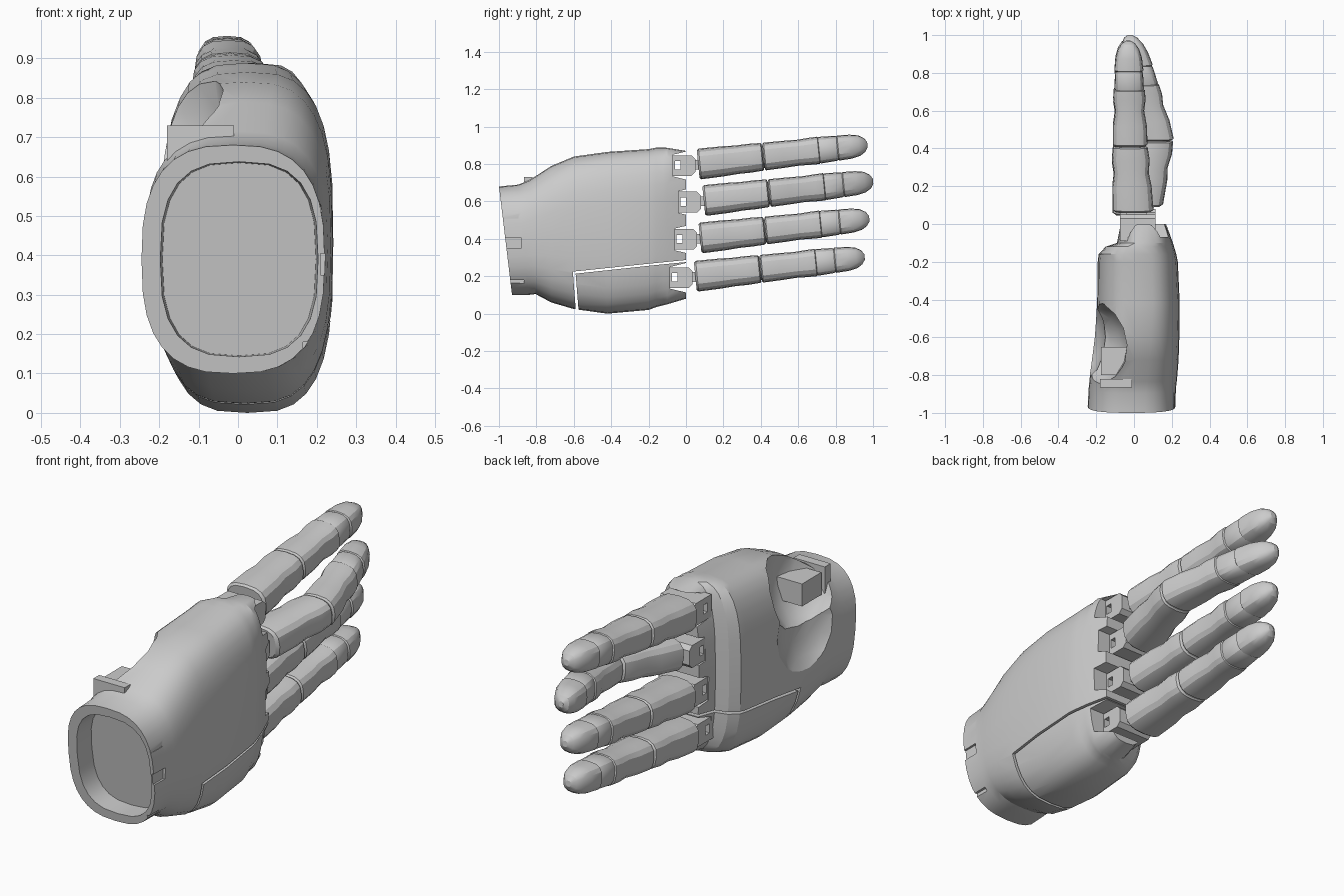
import bpy, bmesh, math
from mathutils import Matrix

if "Cube" in bpy.data.objects:
    bpy.data.objects.remove(bpy.data.objects["Cube"])


def shade(ob, angle=25):
    bpy.ops.object.select_all(action='DESELECT')
    ob.select_set(True)
    bpy.context.view_layer.objects.active = ob
    bpy.ops.object.shade_smooth_by_angle(angle=math.radians(angle))


def finish(name, bm, angle=25):
    bmesh.ops.recalc_face_normals(bm, faces=bm.faces)
    me = bpy.data.meshes.new(name)
    bm.to_mesh(me)
    bm.free()
    ob = bpy.data.objects.new(name, me)
    bpy.context.collection.objects.link(ob)
    shade(ob, angle)
    return ob


def loft(name, rings, segs=16):
    """Skin superellipse rings (cx, cy, cz, rx, rz, tilt, power) along y."""
    bm = bmesh.new()
    loops = []
    for cx, cy, cz, rx, rz, tilt, n in rings:
        loop = []
        for i in range(segs):
            a = 2 * math.pi * i / segs
            c, s = math.cos(a), math.sin(a)
            x = rx * math.copysign(abs(c) ** (2 / n), c)
            z = rz * math.copysign(abs(s) ** (2 / n), s)
            loop.append(bm.verts.new((cx + x, cy - tilt * z, cz + z)))
        loops.append(loop)
    for a, b in zip(loops, loops[1:]):
        for i in range(segs):
            j = (i + 1) % segs
            bm.faces.new((a[i], a[j], b[j], b[i]))
    bm.faces.new(loops[0])
    bm.faces.new(loops[-1])
    return finish(name, bm)


def prism(name, pts, x0, x1):
    """Extrude a (y, z) outline from x0 to x1."""
    bm = bmesh.new()
    f = bm.faces.new([bm.verts.new((x0, y, z)) for y, z in pts])
    ext = bmesh.ops.extrude_face_region(bm, geom=[f])['geom']
    bmesh.ops.translate(bm, vec=(x1 - x0, 0, 0),
                        verts=[v for v in ext if isinstance(v, bmesh.types.BMVert)])
    return finish(name, bm)


def box(name, x, y, z):
    return prism(name, [(y[0], z[0]), (y[1], z[0]), (y[1], z[1]), (y[0], z[1])], *x)


def ellipsoid(name, loc, radii):
    bm = bmesh.new()
    bmesh.ops.create_uvsphere(bm, u_segments=16, v_segments=10, radius=1,
                              matrix=Matrix.Translation(loc) @ Matrix.Diagonal((*radii, 1)))
    return finish(name, bm)


def boolean(ob, cutter, op='DIFFERENCE'):
    m = ob.modifiers.new('cut', 'BOOLEAN')
    m.operation, m.object, m.solver = op, cutter, 'EXACT'
    bpy.ops.object.select_all(action='DESELECT')
    ob.select_set(True)
    bpy.context.view_layer.objects.active = ob
    bpy.ops.object.modifier_apply(modifier=m.name)
    bpy.data.objects.remove(cutter)
    shade(ob)


# Hand shell sections: y, z low, z high, x palm, x back, tilt, power
SHELL = [(-0.965, 0.10, 0.68, -0.245, 0.22, 0.12, 2.7), (-0.87, 0.10, 0.69, -0.24, 0.222, 0.09, 2.7),
         (-0.82, 0.105, 0.715, -0.235, 0.228, 0.05, 2.8), (-0.72, 0.06, 0.79, -0.225, 0.236, 0, 2.9),
         (-0.6, 0.025, 0.84, -0.21, 0.24, 0, 3), (-0.42, 0, 0.865, -0.195, 0.242, 0, 3.1),
         (-0.2, 0.02, 0.88, -0.192, 0.232, 0, 3.1), (-0.16, 0.035, 0.888, -0.187, 0.224, 0, 3.1),
         (-0.12, 0.045, 0.888, -0.15, 0.212, 0, 3.1), (-0.10, 0.05, 0.887, -0.09, 0.206, 0, 3.1),
         (0.0, 0.08, 0.87, -0.07, 0.17, 0, 3.1)]
RINGS = [((a + b) / 2, y, (lo + hi) / 2, (b - a) / 2, (hi - lo) / 2, t, n)
         for y, lo, hi, a, b, t, n in SHELL]
palm = loft('palm', RINGS, 32)
outer_palm = loft('outer_palm_section', RINGS, 32)

# Split line of the outer palm section
boolean(palm, prism('cutter', [(-0.605, 0.225), (-0.2, 0.267), (0.1, 0.297),
                               (0.1, -0.1), (-0.58, -0.1)], -0.4, 0.4))
boolean(outer_palm, prism('cutter', [(-0.59, 0.214), (-0.2, 0.256), (0.1, 0.286),
                                     (0.1, -0.1), (-0.565, -0.1)], -0.4, 0.4), 'INTERSECT')

# Wrist opening and shallow rim slots
boolean(palm, loft('cutter', [(0.003, -1.06, 0.39, 0.205, 0.25, 0.12, 2.8),
                              (0.003, -0.86, 0.39, 0.195, 0.245, 0.12, 2.8)], 24))
for y0, z0, z1 in ((-0.985, 0.51, 0.57), (-0.97, 0.35, 0.405), (-0.955, 0.14, 0.18)):
    boolean(palm, box('cutter', (0.21 if z0 > 0.3 else 0.165, 0.3),
                      (y0, y0 + 0.09), (z0, z1)))

# Hollow where the thumb would sit, fading down across the palm
boolean(palm, ellipsoid('cutter', (-0.25, -0.64, 0.76), (0.22, 0.24, 0.29)))
boolean(palm, ellipsoid('cutter', (-0.30, -0.60, 0.52), (0.15, 0.24, 0.27)))
box('thumb_mount', (-0.175, 0.0), (-0.80, -0.65), (0.60, 0.71))
box('thumb_socket', (-0.18, -0.01), (-0.865, -0.82), (0.60, 0.73))

# Fingers: name, forward shift, base height, x curve at each joint
STRAIGHT = [(0.0, 0.0), (0.07, -0.005), (0.41, -0.02), (0.71, -0.025), (1.0, -0.03)]
BENT = [(0.0, 0.03), (0.07, 0.045), (0.43, 0.12), (0.75, 0.04), (1.0, -0.03)]
FINGERS = [('index', 0.0, 0.80, STRAIGHT), ('middle', 0.03, 0.605, BENT),
           ('ring', 0.01, 0.405, STRAIGHT), ('little', -0.015, 0.20, STRAIGHT)]

# Segment sections: y, thickness radius, width radius
SEGMENTS = {
    'proximal': [(0.065, 0.095, 0.074), (0.075, 0.108, 0.082), (0.2, 0.104, 0.08),
                 (0.27, 0.092, 0.076), (0.34, 0.1, 0.077), (0.405, 0.092, 0.074),
                 (0.411, 0.082, 0.067)],
    'middle_joint': [(0.39, 0.07, 0.06), (0.44, 0.07, 0.06)],
    'middle_segment': [(0.415, 0.084, 0.067), (0.422, 0.092, 0.074), (0.52, 0.09, 0.072),
                       (0.6, 0.077, 0.069), (0.66, 0.086, 0.072), (0.708, 0.082, 0.073),
                       (0.713, 0.074, 0.066)],
    'end_joint': [(0.69, 0.068, 0.062), (0.718, 0.078, 0.071), (0.80, 0.074, 0.067),
                  (0.83, 0.06, 0.055)],
    'fingertip': [(0.808, 0.07, 0.06), (0.814, 0.077, 0.067), (0.88, 0.07, 0.064),
                  (0.925, 0.056, 0.055), (0.955, 0.036, 0.037), (0.97, 0.012, 0.014)],
}


def bend(curve, y):
    for (y0, x0), (y1, x1) in zip(curve, curve[1:]):
        if y <= y1:
            return x0 + (x1 - x0) * (y - y0) / (y1 - y0)
    return curve[-1][1]


for finger, dy, z0, curve in FINGERS:
    for part, rows in SEGMENTS.items():
        loft(f'{finger}_{part}',
             [(bend(curve, y), y + dy, z0 + (y - 0.07) * 0.115, rx, rz, 0.1, 2.8)
              for y, rx, rz in rows])

    # Flared knuckle recess in the hand shell
    zk = z0 - 0.008
    shell = outer_palm if finger == 'little' else palm
    boolean(shell, prism('cutter', [(-0.07 + dy, zk - 0.058), (-0.07 + dy, zk + 0.058),
                                    (0.06 + dy, zk + 0.09), (0.06 + dy, zk - 0.09)],
                         -0.3, 0.3))
    # Knuckle block with a window, tapered toward the finger
    knuckle = prism(f'{finger}_knuckle', [(-0.09 + dy, zk - 0.055), (0.03 + dy, zk - 0.055),
                                          (0.05 + dy, zk - 0.035), (0.05 + dy, zk + 0.035),
                                          (0.03 + dy, zk + 0.055), (-0.09 + dy, zk + 0.055)],
                    -0.075, 0.115)
    boolean(knuckle, box('cutter', (-0.3, 0.3), (-0.06 + dy, -0.03 + dy),
                         (zk - 0.02, zk + 0.025)))
    box(f'{finger}_link', (-0.04, 0.07), (0.03 + dy, 0.10 + dy), (zk - 0.022, zk + 0.03))
